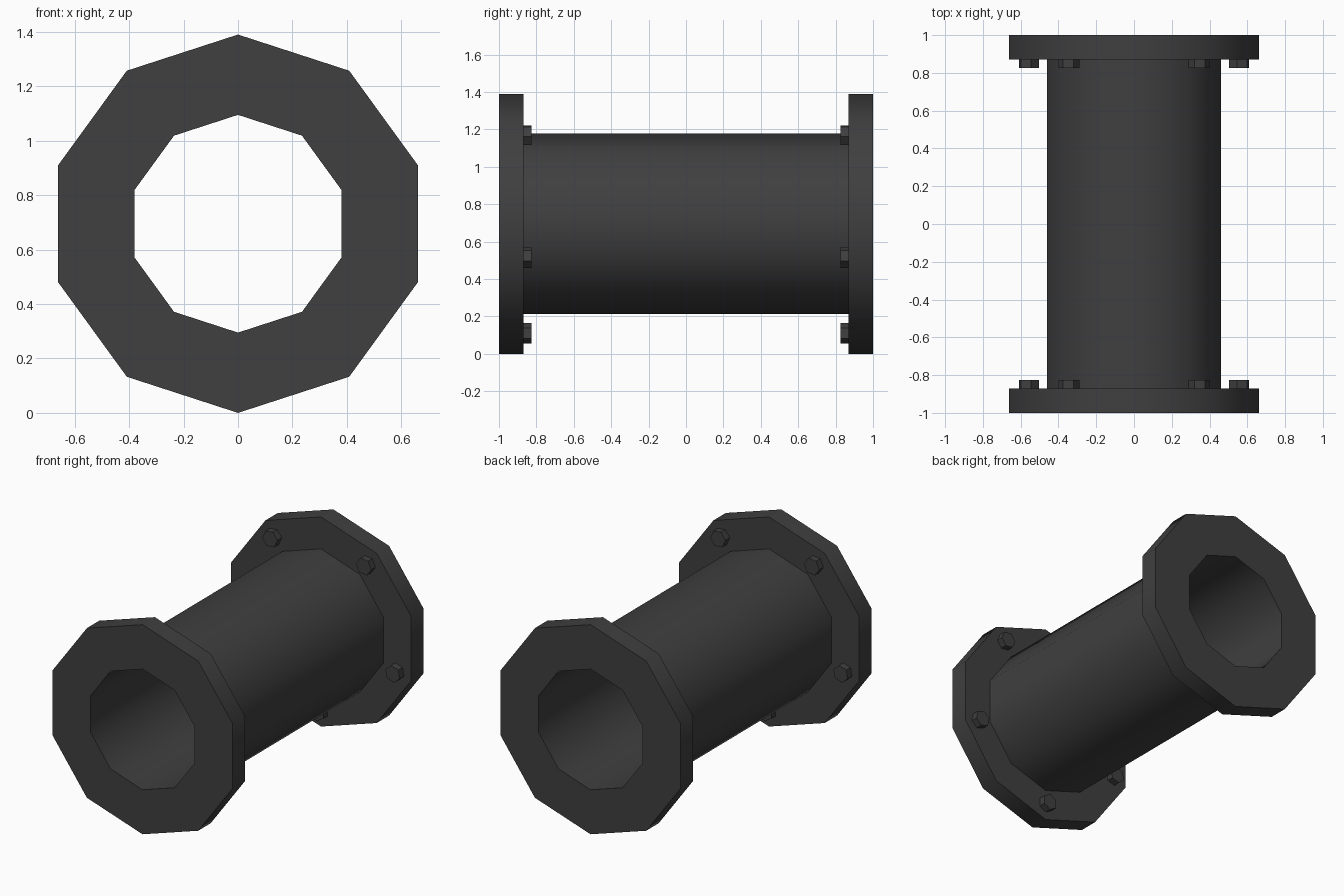
import bpy
import bmesh
from math import sin, cos, radians
from mathutils import Matrix

SIDES = 10
FLANGE_R, PIPE_R, BORE_R = 0.695, 0.483, 0.40
END_Y, INNER_Y, BOLT_Y = 1.0, 0.87, 0.825
BOLT_RING, BOLT_R = 0.585, 0.056
CENTRE_Z = FLANGE_R

cube = bpy.data.objects.get("Cube")
if cube:
    bpy.data.objects.remove(cube, do_unlink=True)

# Dark painted metal
metal = bpy.data.materials.new("dark_grey_metal")
metal.use_nodes = True
GREY = (0.05, 0.05, 0.05, 1)
metal.diffuse_color = GREY
metal.node_tree.nodes["Principled BSDF"].inputs["Base Color"].default_value = GREY


def finish(name, bm):
    """Turn a bmesh into a shaded object on the pipe axis."""
    bmesh.ops.recalc_face_normals(bm, faces=bm.faces)
    mesh = bpy.data.meshes.new(name)
    bm.to_mesh(mesh)
    bm.free()
    mesh.materials.append(metal)
    obj = bpy.data.objects.new(name, mesh)
    obj.location.z = CENTRE_Z
    bpy.context.collection.objects.link(obj)
    bpy.ops.object.select_all(action='DESELECT')
    obj.select_set(True)
    bpy.context.view_layer.objects.active = obj
    bpy.ops.object.shade_smooth_by_angle(angle=radians(40))
    return obj


# Pipe with a flange at each end: a closed profile swept round the y axis
half = [(BORE_R, END_Y), (FLANGE_R, END_Y), (FLANGE_R, INNER_Y), (PIPE_R, INNER_Y)]
profile = half + [(r, -y) for r, y in reversed(half)]
bm = bmesh.new()
rings = []
for i in range(SIDES):
    a = radians(90 + i * 360 / SIDES)
    rings.append([bm.verts.new((r * cos(a), y, r * sin(a))) for r, y in profile])
for i, ring in enumerate(rings):
    following = rings[(i + 1) % SIDES]
    for j in range(len(profile)):
        k = (j + 1) % len(profile)
        bm.faces.new((ring[j], ring[k], following[k], following[j]))
finish("flanged_pipe", bm)

# Five hexagonal bolt heads on the inner face of each flange
for name, side in (("front_bolts", -1), ("back_bolts", 1)):
    bm = bmesh.new()
    for i in range(5):
        turn = Matrix.Rotation(radians(54 + 72 * i), 4, 'Y')
        place = Matrix.Translation((BOLT_RING, side * (BOLT_Y + INNER_Y) / 2, 0))
        upright = Matrix.Rotation(radians(90), 4, 'X') @ Matrix.Rotation(radians(90), 4, 'Z')
        # Flip z so that the ring has one bolt at the very bottom
        bmesh.ops.create_cone(bm, cap_ends=True, segments=6, radius1=BOLT_R,
                              radius2=BOLT_R, depth=INNER_Y - BOLT_Y,
                              matrix=Matrix.Rotation(radians(180), 4, 'Y')
                              @ turn @ place @ upright)
    finish(name, bm)
